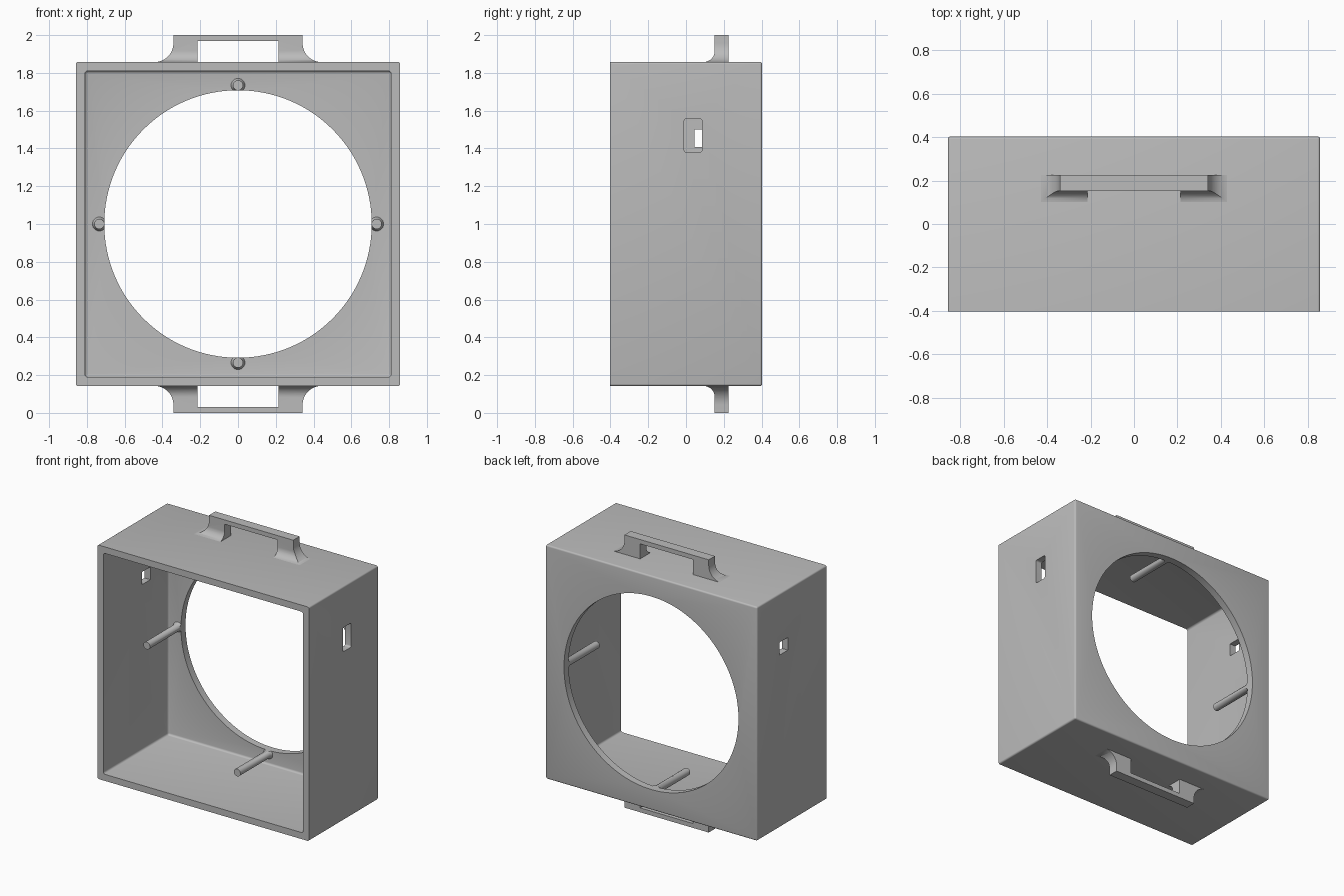
import bpy, bmesh, math
from mathutils import Matrix, Vector

if "Cube" in bpy.data.objects:
    bpy.data.objects.remove(bpy.data.objects["Cube"], do_unlink=True)

grey = bpy.data.materials.new("plain grey")
grey.use_nodes = True
grey.diffuse_color = (0.5, 0.5, 0.5, 1)
grey.node_tree.nodes["Principled BSDF"].inputs["Base Color"].default_value = (0.5, 0.5, 0.5, 1)


def finish(bm, name):
    bmesh.ops.recalc_face_normals(bm, faces=bm.faces)
    mesh = bpy.data.meshes.new(name)
    bm.to_mesh(mesh)
    bm.free()
    mesh.materials.append(grey)
    ob = bpy.data.objects.new(name, mesh)
    bpy.context.collection.objects.link(ob)
    return ob


def box(name, lo, hi, radius=0, keep=lambda a, b: True):
    """Box between two corners, rounding the edges that keep() accepts."""
    lo, hi = Vector(lo), Vector(hi)
    bm = bmesh.new()
    bmesh.ops.create_cube(bm, size=1)
    for v in bm.verts:
        v.co = (lo + hi) / 2 + v.co * (hi - lo)
    if radius:
        edges = [e for e in bm.edges if keep(e.verts[0].co, e.verts[1].co)]
        bmesh.ops.bevel(bm, geom=edges, offset=radius, segments=4, profile=0.5, affect='EDGES')
    return finish(bm, name)


def rod(name, centre, r1, r2, depth, axis, sides):
    bm = bmesh.new()
    bmesh.ops.create_cone(bm, cap_ends=True, segments=sides, radius1=r1, radius2=r2, depth=depth)
    turn = Vector((0, 0, 1)).rotation_difference(Vector(axis)).to_matrix().to_4x4()
    bm.transform(Matrix.Translation(centre) @ turn)
    return finish(bm, name)


def extrude(name, points, offset):
    bm = bmesh.new()
    face = bm.faces.new([bm.verts.new(p) for p in points])
    new = bmesh.ops.extrude_face_region(bm, geom=[face])
    bmesh.ops.translate(bm, vec=offset, verts=[g for g in new["geom"] if isinstance(g, bmesh.types.BMVert)])
    return finish(bm, name)


def boolean(ob, tool, operation='DIFFERENCE', discard=True):
    mod = ob.modifiers.new("bool", 'BOOLEAN')
    mod.operation, mod.object, mod.solver = operation, tool, 'EXACT'
    bpy.context.view_layer.objects.active = ob
    bpy.ops.object.modifier_apply(modifier=mod.name)
    if discard:
        bpy.data.objects.remove(tool, do_unlink=True)


def smooth(ob):
    bpy.ops.object.select_all(action='DESELECT')
    ob.select_set(True)
    bpy.context.view_layer.objects.active = ob
    bpy.ops.object.shade_smooth_by_angle(angle=math.radians(32))


def arc(cu, cv, r, start, end, n=12):
    angles = [math.radians(start + (end - start) * i / n) for i in range(n + 1)]
    return [(cu + r * math.cos(a), cv + r * math.sin(a)) for a in angles]


# Housing: hollow box open at the front, round opening in the back
FRONT, BACK, INNER = -0.403, 0.403, 0.35
housing = box("housing", (-0.858, FRONT, 0.142), (0.858, BACK, 1.858), 0.012,
              lambda a, b: max(a.y, b.y) > 0)
boolean(housing, box("cavity", (-0.81, -0.6, 0.19), (0.81, INNER, 1.81), 0.015))
bore = rod("bore", (0, INNER, 1), 0.708, 0.708, 0.4, (0, 1, 0), 128)
boolean(housing, bore, discard=False)

# Side openings: tall slot on the left wall, small slot and round hole on the right
boolean(housing, box("tall_slot", (0.7, -0.01, 1.38), (1, 0.085, 1.557), 0.012,
                     lambda a, b: abs(a.x - b.x) > 0.1))
boolean(housing, box("small_slot", (-1, 0.045, 1.407), (-0.7, 0.14, 1.5)))
boolean(housing, rod("round_hole", (-0.85, 0.085, 0.583), 0.048, 0.048, 0.3, (1, 0, 0), 32))
smooth(housing)

# Four pegs around the opening, each with a flared foot
for name, dx, dz in (("left", 1, 0), ("right", -1, 0), ("top", 0, 1), ("bottom", 0, -1)):
    x, z = dx * 0.734, 1 + dz * 0.734
    peg = rod(name + "_peg", (x, 0.175, z), 0.027, 0.027, 0.37, (0, 1, 0), 24)
    boolean(peg, rod("foot", (x, INNER - 0.008, z), 0.027, 0.038, 0.02, (0, 1, 0), 24), 'UNION')
    boolean(peg, bore, discard=False)
    smooth(peg)
bpy.data.objects.remove(bore, do_unlink=True)

# Handles: flared side outline crossed with a front-filleted section
BASE = 1.857
side = [(0.46, BASE - 0.01)] + arc(0.442, BASE + 0.1, 0.1, 270, 180) + [(0.342, 2)]
outline = side + [(-u, v) for u, v in reversed(side)]
section = ([(0.225, BASE - 0.01), (0.225, 2), (0.152, 2)]
           + arc(0.092, BASE + 0.06, 0.06, 0, -90) + [(0.08, BASE - 0.01)])
for name, flip in (("top_handle", False), ("bottom_handle", True)):
    handle = extrude(name, [(u, 0, v) for u, v in outline], (0, 0.4, 0))
    boolean(handle, extrude("section", [(-0.6, u, v) for u, v in section], (1.2, 0, 0)), 'INTERSECT')
    boolean(handle, box("grip_gap", (-0.215, -0.1, 1.8), (0.215, 0.5, 1.968)))
    if flip:
        handle.data.transform(Matrix.Translation((0, 0, 2)) @ Matrix.Scale(-1, 4, (0, 0, 1)))
        handle.data.flip_normals()
    smooth(handle)
